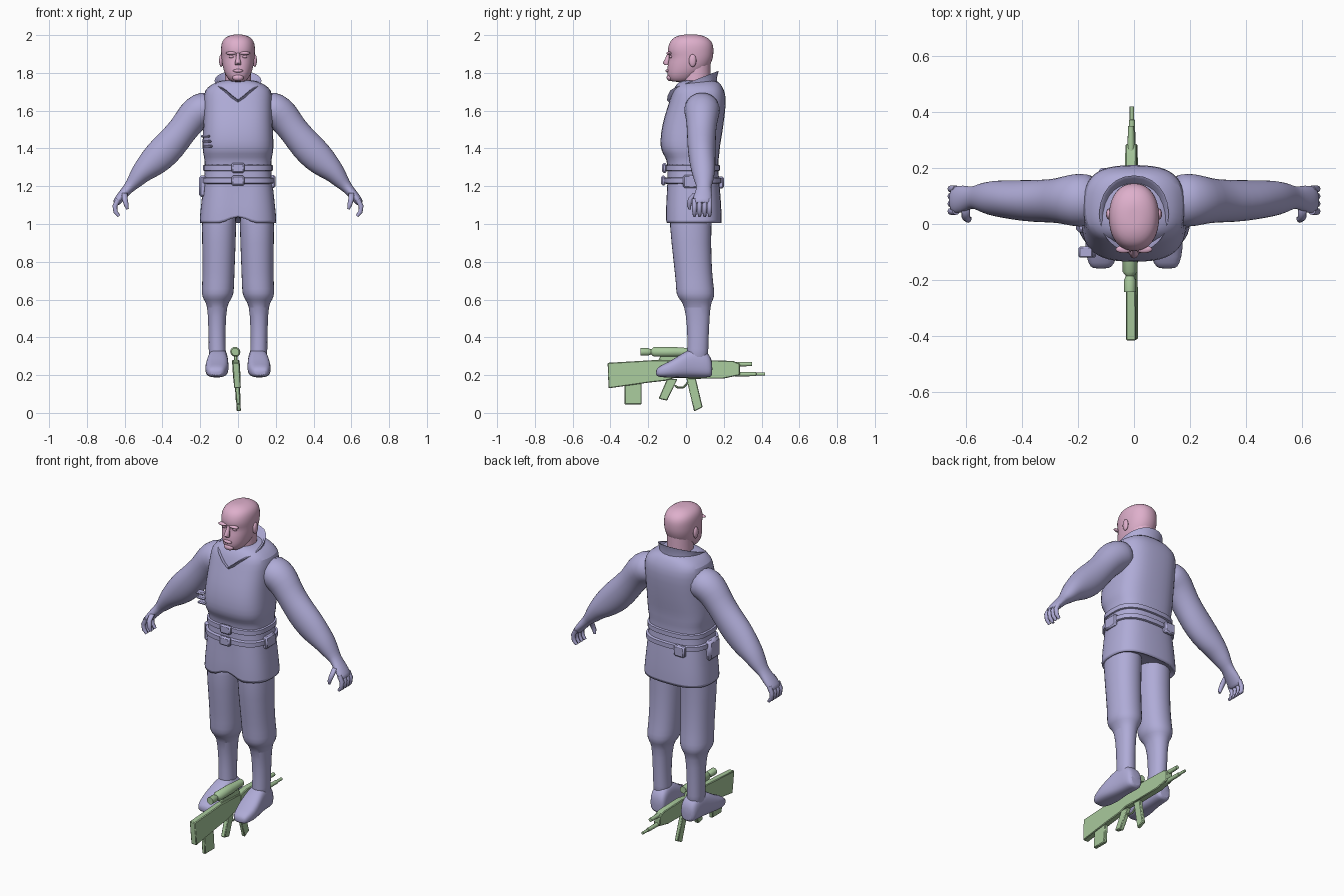
import bpy, bmesh, math
from mathutils import Vector

def material(name, rgb):
    m = bpy.data.materials.new(name)
    m.diffuse_color = (*rgb, 1)
    return m

CLOTH = material("lilac_cloth", (0.43, 0.41, 0.68))
SKIN = material("pink_skin", (0.73, 0.43, 0.60))
METAL = material("green_metal", (0.39, 0.58, 0.33))
X, Y, Z = Vector((1, 0, 0)), Vector((0, 1, 0)), Vector((0, 0, 1))

def finish(name, bm, mat, mirror=False, sub=0, bevel=0, angle=40):
    bmesh.ops.recalc_face_normals(bm, faces=bm.faces)
    me = bpy.data.meshes.new(name)
    bm.to_mesh(me)
    bm.free()
    me.materials.append(mat)
    ob = bpy.data.objects.new(name, me)
    bpy.context.collection.objects.link(ob)
    bpy.ops.object.select_all(action='DESELECT')
    ob.select_set(True)
    bpy.context.view_layer.objects.active = ob
    bpy.ops.object.shade_smooth_by_angle(angle=math.radians(angle))
    if mirror:
        ob.modifiers.new("mirror", 'MIRROR').use_mirror_merge = False
    if bevel:
        b = ob.modifiers.new("bevel", 'BEVEL')
        b.width, b.segments = bevel, 1
    if sub:
        ob.modifiers.new("smooth", 'SUBSURF').render_levels = sub
        ob.modifiers["smooth"].levels = sub
    return ob

def loft(name, mat, secs, n=16, e=2, axes=None, edit=None, **kw):
    """Skin rounded rings (x, y, z, half_u, half_v); rings follow the path if no axes are given."""
    bm = bmesh.new()
    pts = [Vector(s[:3]) for s in secs]
    rings = []
    for i, s in enumerate(secs):
        if axes:
            u, v = axes
        else:
            t = pts[min(i + 1, len(pts) - 1)] - pts[max(i - 1, 0)]
            u, v = Y, t.cross(Y).normalized()
        ring = []
        for k in range(n):
            c, d = math.cos(2 * math.pi * k / n), math.sin(2 * math.pi * k / n)
            c = math.copysign(abs(c) ** (2 / e), c)
            d = math.copysign(abs(d) ** (2 / e), d)
            ring.append(bm.verts.new(pts[i] + u * s[3] * c + v * s[4] * d))
        rings.append(ring)
    for a, b in zip(rings, rings[1:]):
        for k in range(n):
            bm.faces.new((a[k], a[(k + 1) % n], b[(k + 1) % n], b[k]))
    bm.faces.new(rings[0])
    bm.faces.new(rings[-1])
    if edit:
        for v in bm.verts:
            edit(v.co)
    return finish(name, bm, mat, **kw)

def stack(name, mat, secs, **kw):
    """Horizontal rings given as (z, y_front, y_back, half_width)."""
    return loft(name, mat, [(0, (f + b) / 2, z, w, (b - f) / 2) for z, f, b, w in secs], axes=(X, Y), **kw)

def box(name, mat, c, size, bevel=0.008, **kw):
    bm = bmesh.new()
    bmesh.ops.create_cube(bm, size=1)
    for v in bm.verts:
        v.co = Vector(c) + Vector(v.co[i] * size[i] for i in range(3))
    return finish(name, bm, mat, bevel=bevel, **kw)

def ball(name, mat, c, r, **kw):
    bm = bmesh.new()
    bmesh.ops.create_uvsphere(bm, u_segments=12, v_segments=8, radius=1)
    for v in bm.verts:
        v.co = Vector(c) + Vector(v.co[i] * r[i] for i in range(3))
    return finish(name, bm, mat, angle=80, **kw)

def lean(co):  # the rifle tilts slightly sideways
    co.x += 0.005 - 0.06 * co.z

def plate(name, pts, w):
    """Rifle part: side outline in (y, z) with thickness w."""
    bm = bmesh.new()
    f = bm.faces.new([bm.verts.new((-w / 2, y, z)) for y, z in pts])
    r = bmesh.ops.extrude_face_region(bm, geom=[f])
    for v in r["geom"]:
        if isinstance(v, bmesh.types.BMVert):
            v.co.x = w / 2
    for v in bm.verts:
        lean(v.co)
    return finish(name, bm, METAL, bevel=0.004, angle=25)

def tube(name, z, secs):
    return loft(name, METAL, [(0, y, z, r, r) for y, r in secs], n=10, axes=(X, Z), edit=lean)

# jacket with bloused chest, flared skirt and front slit
def slit(co):
    if abs(co.x) < 0.02 and co.y < 0 and co.z < 1.22:
        co.y += 0.012
        if co.z < 1.04:
            co.z += 0.05
stack("jacket", CLOTH, [
    (1.03, -.08, .15, .17), (1.0, -.108, .185, .2), (1.003, -.114, .192, .207), (1.1, -.112, .187, .197),
    (1.2, -.106, .18, .186), (1.27, -.1, .172, .178), (1.34, -.1, .172, .176), (1.37, -.124, .178, .186),
    (1.41, -.138, .18, .19), (1.48, -.135, .193, .187), (1.56, -.119, .204, .183), (1.66, -.085, .215, .183),
    (1.71, -.07, .203, .18), (1.74, -.05, .185, .14), (1.765, -.03, .165, .09)],
    n=24, e=2.8, edit=slit, sub=1)

# stand-up collar, tilted up at the back, with an open neck notch
def notch(co):
    if co.y < 0:
        co.z -= 0.05 * max(0, 1 - abs(co.x) / 0.07)
loft("collar", CLOTH, [(0, .05, 1.69, .125, .115), (0, .045, 1.725, .115, .118), (0, .036, 1.758, .124, .137),
                       (0, .036, 1.757, .114, .127), (0, .045, 1.72, .095, .1)],
     n=24, e=2.1, axes=(X, Vector((0, 1, .39))), edit=notch, angle=60)

# belts, buckles and pouches
for nm, z, w, f, b in (("upper_belt", 1.297, .185, -.11, .181), ("lower_belt", 1.23, .192, -.116, .187)):
    stack(nm, CLOTH, [(z - .017, f + .01, b - .01, w - .01), (z - .013, f, b, w),
                      (z + .013, f, b, w), (z + .017, f + .01, b - .01, w - .01)], n=24, e=2.8)
    box(nm + "_buckle", CLOTH, (0, f - .004, z), (.07, .024, .052))
box("side_holster", CLOTH, (-.187, .02, 1.2), (.04, .1, .115), .012)
box("side_pouch", CLOTH, (.183, .03, 1.225), (.03, .09, .07))
box("back_pouch", CLOTH, (-.09, .185, 1.22), (.07, .03, .065))
for i in range(3):
    box("chest_loop", CLOTH, (-.172 + .006 * i, -.1, 1.465 - .027 * i), (.05, .04, .014), .005)

# sleeves running into the hands
loft("arm", CLOTH, [
    (.12, .085, 1.63, .09, .085), (.2, .085, 1.605, .1, .095), (.24, .085, 1.57, .088, .09),
    (.29, .082, 1.5, .078, .077), (.36, .082, 1.415, .077, .089), (.425, .085, 1.35, .072, .087),
    (.48, .09, 1.3, .067, .07), (.515, .092, 1.268, .061, .056), (.55, .095, 1.222, .05, .042),
    (.575, .095, 1.195, .036, .029), (.61, .09, 1.155, .05, .026), (.64, .085, 1.12, .05, .023),
    (.646, .085, 1.105, .044, .018)], mirror=True, sub=1)
for y in (.045, .072, .099, .125):
    loft("finger", CLOTH, [(.634, y, 1.13, .013, .014), (.652, y, 1.095, .013, .013),
                           (.648, y, 1.063, .012, .012), (.63, y, 1.042, .008, .008)],
         n=8, mirror=True, angle=60)
loft("thumb", CLOTH, [(.6, .055, 1.165, .018, .016), (.6, .026, 1.135, .015, .015),
                      (.591, .016, 1.1, .012, .012), (.585, .02, 1.078, .007, .007)],
     n=8, mirror=True, angle=60)

# trousers bloused below the knee, shins and boots
loft("leg", CLOTH, [
    (.1, .03, 1.12, .09, .12), (.1, .022, 1.0, .094, .112), (.102, .034, .8, .087, .102),
    (.105, .046, .68, .086, .1), (.108, .05, .63, .087, .105), (.11, .055, .598, .074, .09),
    (.11, .06, .575, .052, .07), (.112, .065, .45, .046, .058), (.11, .062, .33, .045, .056),
    (.108, .06, .26, .05, .06)], e=2.2, axes=(X, Y), mirror=True, sub=1)
boot = [(-.16, .2, .225, .03), (-.145, .188, .248, .046), (-.09, .187, .27, .063), (-.03, .187, .31, .062),
        (.03, .187, .345, .053), (.09, .187, .34, .052), (.125, .187, .31, .048), (.14, .195, .27, .035)]
loft("boot", CLOTH, [(.108 - .06 * y, y, (a + b) / 2, w, (b - a) / 2) for y, a, b, w in boot],
     e=2.8, axes=(X, Z), mirror=True, sub=1)

# neck, head and facial features
stack("neck", SKIN, [(1.64, -.03, .13, .075), (1.72, -.025, .13, .07), (1.85, -.02, .13, .07)], angle=80)
stack("head", SKIN, [
    (1.752, -.07, .0, .03), (1.76, -.088, .04, .048), (1.79, -.1, .075, .068), (1.82, -.1, .118, .079),
    (1.855, -.097, .136, .086), (1.885, -.088, .145, .089), (1.91, -.1, .147, .091), (1.94, -.096, .147, .091),
    (1.967, -.086, .138, .085), (1.988, -.066, .114, .069), (2.001, -.03, .08, .038), (2.003, .0, .05, .015)],
    n=20, e=2.2, sub=1)
loft("nose", SKIN, [(0, -.085, 1.905, .009, .012), (0, -.097, 1.875, .011, .014), (0, -.106, 1.852, .017, .017),
                    (0, -.1, 1.842, .015, .012)], n=8, axes=(X, Y), angle=60)
ball("ear", SKIN, (.089, .035, 1.865), (.011, .02, .034), mirror=True)
ball("brow", SKIN, (.036, -.09, 1.904), (.03, .014, .009), mirror=True)
ball("eye", SKIN, (.034, -.08, 1.886), (.015, .009, .008), mirror=True)
ball("lips", SKIN, (0, -.097, 1.811), (.027, .011, .009))
ball("chin", SKIN, (0, -.085, 1.775), (.03, .018, .018))

# rifle standing between the feet
plate("rifle_stock", [(-.415, .265), (-.16, .28), (.02, .272), (.02, .185), (-.06, .185),
                      (-.11, .17), (-.2, .16), (-.41, .13)], .036)
plate("rifle_handguard", [(.01, .27), (.08, .28), (.25, .275), (.285, .26), (.285, .2), (.2, .182), (.01, .18)], .04)
plate("rear_magazine", [(-.325, .17), (-.235, .17), (-.235, .045), (-.325, .045)], .022)
plate("pistol_grip", [(-.1, .18), (-.045, .18), (-.1, .065), (-.145, .075)], .026)
plate("front_magazine", [(0, .19), (.05, .19), (.088, .03), (.043, .008)], .022)
plate("trigger_guard", [(-.065, .145), (-.05, .13), (-.01, .13), (.02, .165), (.01, .17),
                        (-.015, .14), (-.045, .14), (-.055, .15)], .012)
plate("scope_mount", [(-.15, .27), (-.13, .31), (.01, .31), (.03, .265)], .018)
tube("scope", .323, [(-.242, .021), (-.2, .021), (-.185, .014), (-.19 + .02, .027), (-.06, .027), (.0, .022), (.05, .02)])
tube("lower_barrel", .205, [(.26, .013), (.37, .011), (.372, .008), (.418, .008)])
tube("upper_tube", .258, [(.26, .013), (.35, .011)])
